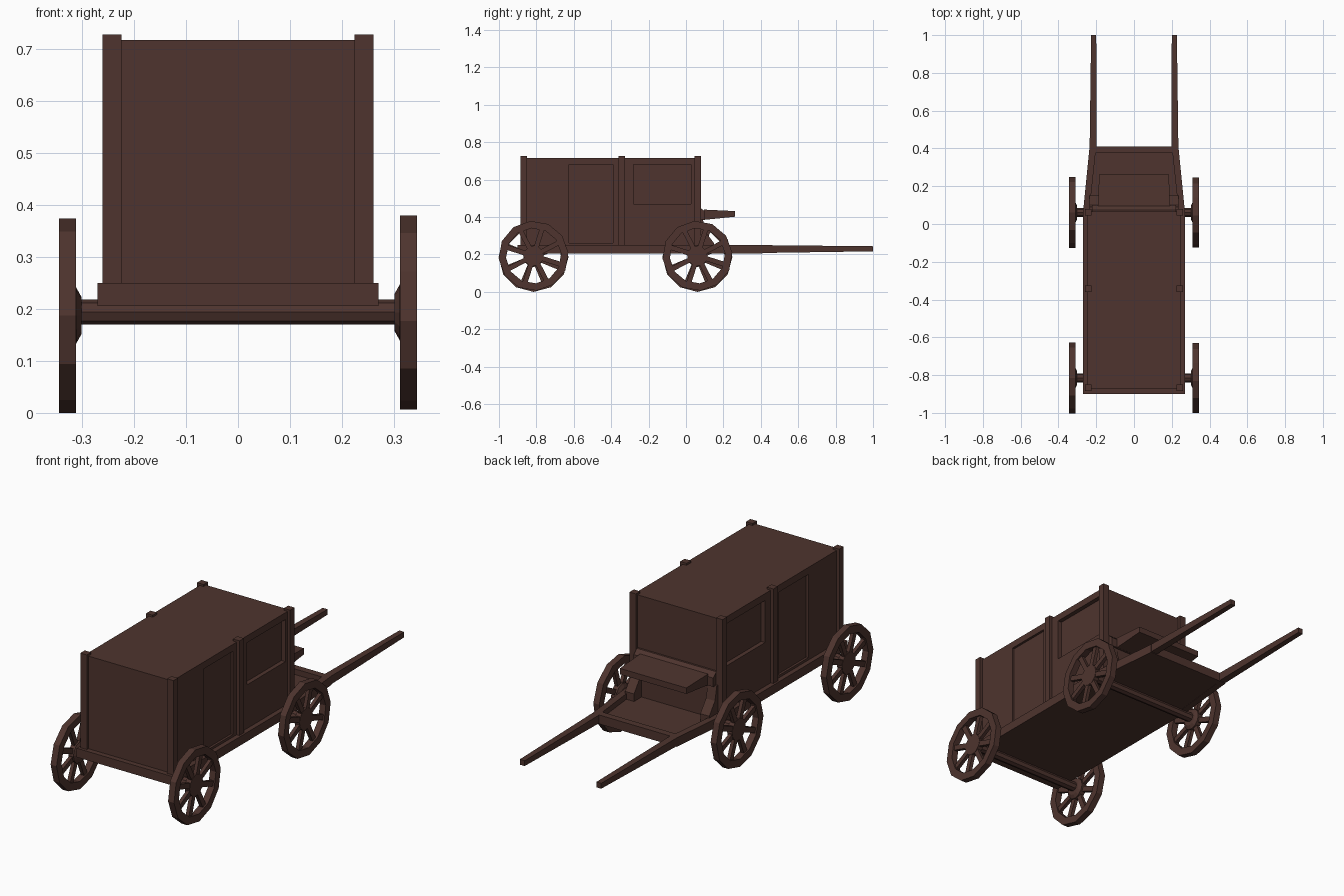
import bpy, bmesh, math
from mathutils import Matrix, Vector

if "Cube" in bpy.data.objects:
    bpy.data.objects.remove(bpy.data.objects["Cube"])

wood = bpy.data.materials.new("dark brown wood")
wood.diffuse_color = (0.0762, 0.0343, 0.0273, 1)
wood.use_nodes = True
wood.node_tree.nodes["Principled BSDF"].inputs["Base Color"].default_value = wood.diffuse_color


def finish(name, bm):
    bmesh.ops.recalc_face_normals(bm, faces=bm.faces)
    me = bpy.data.meshes.new(name)
    bm.to_mesh(me)
    bm.free()
    me.materials.append(wood)
    ob = bpy.data.objects.new(name, me)
    bpy.context.collection.objects.link(ob)
    return ob


def beam(name, a, b):
    """Bar between two rectangles, each (y, x0, x1, z0, z1)."""
    bm = bmesh.new()
    rings = []
    for y, x0, x1, z0, z1 in (a, b):
        rings.append([bm.verts.new((x, y, z)) for x, z in ((x0, z0), (x1, z0), (x1, z1), (x0, z1))])
    p, q = rings
    bm.faces.new(p)
    bm.faces.new(q[::-1])
    for i in range(4):
        j = (i + 1) % 4
        bm.faces.new((p[i], p[j], q[j], q[i]))
    return finish(name, bm)


def box(name, x0, x1, y0, y1, z0, z1):
    return beam(name, (y0, x0, x1, z0, z1), (y1, x0, x1, z0, z1))


def side_prism(name, x0, x1, pts):
    """Extrude a (y, z) outline along x."""
    bm = bmesh.new()
    f = bm.faces.new([bm.verts.new((x0, y, z)) for y, z in pts])
    r = bmesh.ops.extrude_face_region(bm, geom=[f])
    bmesh.ops.translate(bm, vec=(x1 - x0, 0, 0), verts=[v for v in r["geom"] if isinstance(v, bmesh.types.BMVert)])
    return finish(name, bm)


def span(s, a, b):
    return (a, b) if s > 0 else (-b, -a)


# cabin with recessed doors and windows
cabin = box("cabin", -0.245, 0.245, -0.873, 0.065, 0.25, 0.717)
for s in (-1, 1):
    for nm, depth, y0, y1, z0, z1 in (("door", 0.012, -0.625, -0.39, 0.262, 0.682),
                                      ("window", 0.022, -0.28, 0.028, 0.47, 0.682)):
        cut = box(nm + "_cutter", *span(s, 0.245 - depth, 0.3), y0, y1, z0, z1)
        cut.hide_render = True
        cut.hide_viewport = True
        m = cabin.modifiers.new(nm, "BOOLEAN")
        m.operation, m.solver, m.object = "DIFFERENCE", "EXACT", cut

# chassis under the cabin and tapered tray floor
box("chassis", -0.27, 0.27, -0.9, 0.08, 0.205, 0.25)
beam("tray_floor", (0.08, -0.25, 0.25, 0.206, 0.222), (0.4, -0.22, 0.22, 0.206, 0.222))
box("front_bar", -0.235, 0.235, 0.375, 0.41, 0.205, 0.25)

# driver bench
side_prism("bench_ledge", -0.222, 0.222, ((0.06, 0.385), (0.1, 0.385), (0.1, 0.43), (0.075, 0.452), (0.06, 0.452)))
beam("bench_seat", (0.095, -0.19, 0.19, 0.385, 0.44), (0.262, -0.185, 0.185, 0.402, 0.432))
box("bench_riser", -0.2, 0.2, 0.06, 0.09, 0.22, 0.39)

for s in (-1, 1):
    tag = "right" if s > 0 else "left"
    # posts
    for i, y in enumerate((-0.885, -0.36, 0.045)):
        box(f"post_{tag}_{i + 1}", *span(s, 0.224, 0.26), y, y + 0.035, 0.25, 0.727)
    # tray rails, bench gussets and pulling shafts
    beam(f"tray_rail_{tag}", (0.08, *span(s, 0.235, 0.268), 0.205, 0.25), (0.41, *span(s, 0.2, 0.235), 0.205, 0.25))
    side_prism(f"bench_gusset_{tag}", s * 0.185, s * 0.235,
               ((0.06, 0.22), (0.15, 0.22), (0.15, 0.26), (0.105, 0.32), (0.09, 0.39), (0.06, 0.39)))
    beam(f"shaft_{tag}", (0.4, *span(s, 0.198, 0.235), 0.208, 0.25), (1.0, *span(s, 0.2, 0.227), 0.217, 0.244))


def cylinder(name, x0, x1, r0, r1, y, z, n):
    bm = bmesh.new()
    rot = Matrix.Translation(((x0 + x1) / 2, y, z)) @ Matrix.Rotation(math.pi / 2, 4, "Y")
    bmesh.ops.create_cone(bm, cap_ends=True, segments=n, radius1=r0, radius2=r1, depth=x1 - x0, matrix=rot)
    return finish(name, bm)


def wheel(name, s, y, z, turn):
    # twelve-sided rim
    bm = bmesh.new()
    sides = 12
    rings = []
    for i in range(sides):
        a = turn + 2 * math.pi * i / sides
        rings.append([bm.verts.new((s * x, y + r * math.cos(a), z + r * math.sin(a)))
                      for x, r in ((0.311, 0.187), (0.344, 0.187), (0.344, 0.148), (0.311, 0.148))])
    for i in range(sides):
        p, q = rings[i], rings[(i + 1) % sides]
        for k in range(4):
            j = (k + 1) % 4
            bm.faces.new((p[k], p[j], q[j], q[k]))
    # eight spokes
    for i in range(8):
        a = turn + 2 * math.pi * (i + 0.5) / 8
        mat = Matrix.Translation((s * 0.327, y, z)) @ Matrix.Rotation(a, 4, "X") @ Matrix.Translation((0, 0.095, 0))
        bmesh.ops.create_cube(bm, size=1, matrix=mat @ Matrix.Diagonal((0.018, 0.115, 0.026, 1)))
    finish(name, bm)
    # hub with inner flare
    lo, hi = span(s, 0.31, 0.338)
    cylinder(name + "_hub", lo, hi, 0.054, 0.054, y, z, 12)
    lo, hi = span(s, 0.301, 0.311)
    r = (0.036, 0.054) if s > 0 else (0.054, 0.036)
    cylinder(name + "_hub_flare", lo, hi, *r, y, z, 12)


# axles and wheels
for end, y in (("front", -0.815), ("back", 0.061)):
    cylinder(end + "_axle", -0.304, 0.304, 0.024, 0.024, y, 0.194, 8)
    wheel(end + "_wheel_right", 1, y, 0.193, math.radians(5))
    wheel(end + "_wheel_left", -1, y, 0.187, 0)
